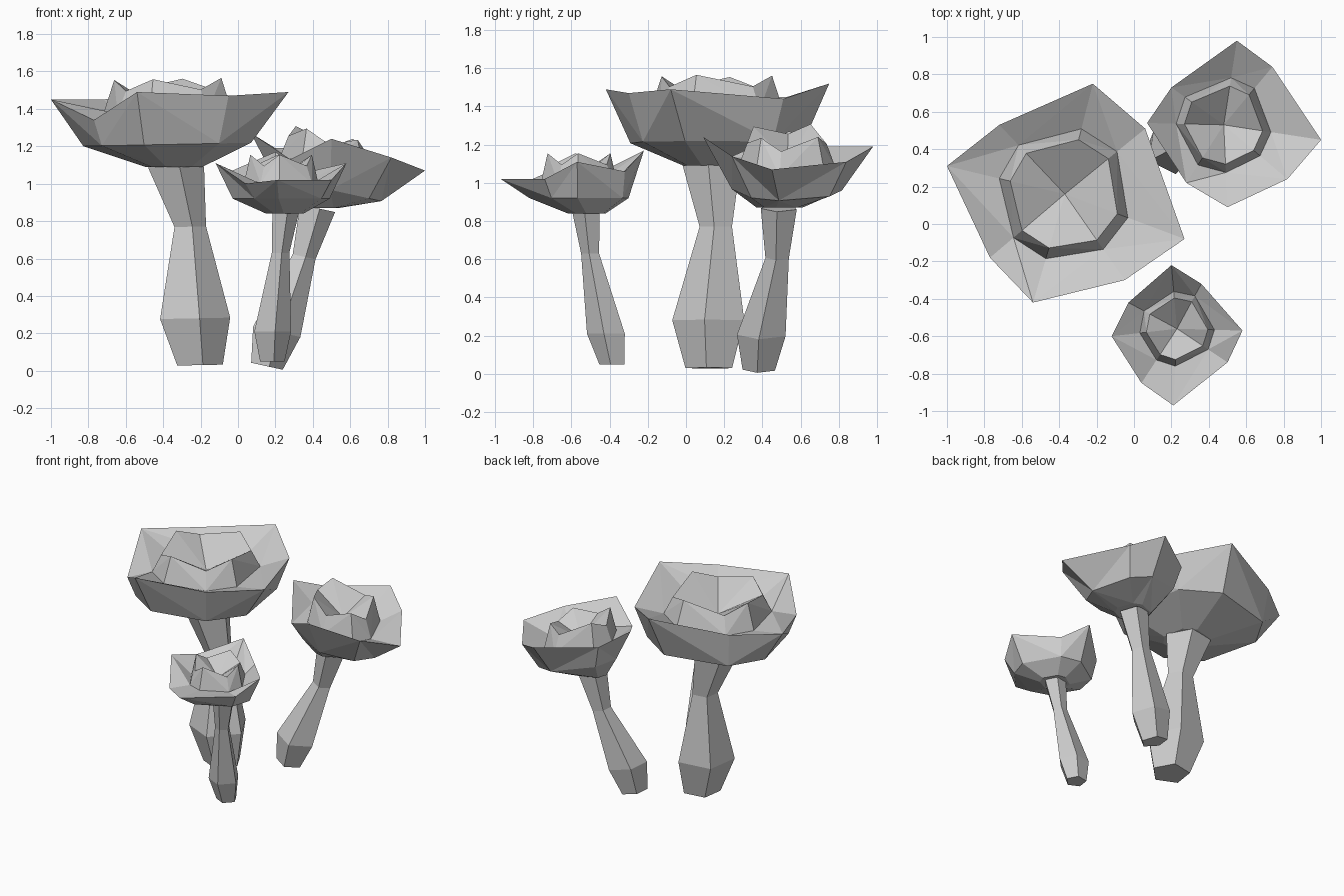
import bpy, math

if "Cube" in bpy.data.objects:
    bpy.data.objects.remove(bpy.data.objects["Cube"])


def make_object(name, rings, centre=None):
    """Loft rings from bottom to top; close with a fan to centre or an n-gon."""
    n = len(rings[0])
    verts = [p for r in rings for p in r]
    faces = [tuple(reversed(range(n)))]
    for k in range(len(rings) - 1):
        a, b = k * n, (k + 1) * n
        for i in range(n):
            j = (i + 1) % n
            # alternating diagonals give the faceted look
            if (i + k) % 2:
                faces += [(a + i, a + j, b + j), (a + i, b + j, b + i)]
            else:
                faces += [(a + i, a + j, b + i), (a + j, b + j, b + i)]
    top = (len(rings) - 1) * n
    if centre:
        verts.append(centre)
        faces += [(top + i, top + (i + 1) % n, len(verts) - 1) for i in range(n)]
    else:
        faces.append(tuple(range(top, top + n)))
    mesh = bpy.data.meshes.new(name)
    mesh.from_pydata(verts, [], faces)
    mesh.update()
    obj = bpy.data.objects.new(name, mesh)
    bpy.context.collection.objects.link(obj)
    return obj


def ring(c, r, angles, tilt=0.0, jag=0.0):
    pts = []
    for i, a in enumerate(angles):
        dx, dy = r * math.cos(a), r * math.sin(a)
        dz = tilt * dx + (jag if i % 2 else -jag)
        pts.append((c[0] + dx, c[1] + dy, c[2] + dz))
    return pts


def mushroom(name, stem, centre, rim, tilt, lower, trough, crest, pit, base):
    # five-sided stem with a bulge and a waist
    ang = [math.radians(-80 + 72 * i) for i in range(5)]
    make_object(name + "_stem",
                [ring(s[:3], s[3], ang, tilt) for s in stem])
    # cup-shaped cap, with a jagged raised ring and a pit inside
    cx, cy = centre
    ang = [math.atan2(p[1] - cy, p[0] - cx) for p in rim]
    tx, ty, tz, _ = stem[-1]
    make_object(name + "_cap", [
        ring((tx, ty, tz), base, ang, 0),
        ring((cx, cy, lower[1]), lower[0], ang, tilt),
        rim,
        ring((cx, cy, trough[1]), trough[0], ang, tilt),
        ring((cx, cy, crest[1]), crest[0], ang, tilt, crest[2]),
    ], (cx, cy, pit))


# large mushroom at the left
mushroom(
    "large_mushroom",
    [(-0.21, 0.125, 0.03, 0.13), (-0.24, 0.125, 0.28, 0.20),
     (-0.26, 0.16, 0.77, 0.09), (-0.34, 0.14, 1.09, 0.16)],
    (-0.37, 0.16),
    [(0.06, 0.51, 1.44), (-0.22, 0.75, 1.52), (-0.72, 0.53, 1.45),
     (-1.0, 0.31, 1.45), (-0.77, -0.18, 1.34), (-0.54, -0.42, 1.49),
     (-0.05, -0.30, 1.47), (0.27, -0.08, 1.49)],
    0.02, (0.47, 1.21), (0.36, 1.38), (0.30, 1.53, 0.03), 1.37, 0.16)

# small mushroom at the front
mushroom(
    "small_mushroom",
    [(0.18, -0.385, 0.05, 0.07), (0.18, -0.415, 0.21, 0.105),
     (0.225, -0.50, 0.63, 0.05), (0.25, -0.52, 0.84, 0.075)],
    (0.23, -0.56),
    [(0.36, -0.32, 1.06), (0.20, -0.22, 1.17), (-0.03, -0.42, 1.07),
     (-0.12, -0.60, 1.11), (0.04, -0.85, 1.00), (0.21, -0.97, 1.02),
     (0.50, -0.74, 1.02), (0.58, -0.57, 1.11)],
    0.0, (0.26, 0.92), (0.20, 1.0), (0.165, 1.125, 0.03), 1.02, 0.10)

# medium mushroom at the back right, leaning outward
mushroom(
    "medium_mushroom",
    [(0.15, 0.385, 0.025, 0.09), (0.20, 0.40, 0.21, 0.135),
     (0.35, 0.48, 0.61, 0.065), (0.42, 0.49, 0.87, 0.10)],
    (0.48, 0.53),
    [(1.0, 0.45, 1.07), (0.74, 0.84, 1.11), (0.55, 0.98, 1.19),
     (0.20, 0.73, 1.19), (0.07, 0.54, 1.27), (0.28, 0.22, 1.13),
     (0.50, 0.09, 1.24), (0.82, 0.24, 1.14)],
    -0.22, (0.29, 0.97), (0.255, 1.09), (0.21, 1.24, 0.03), 1.11, 0.12)
